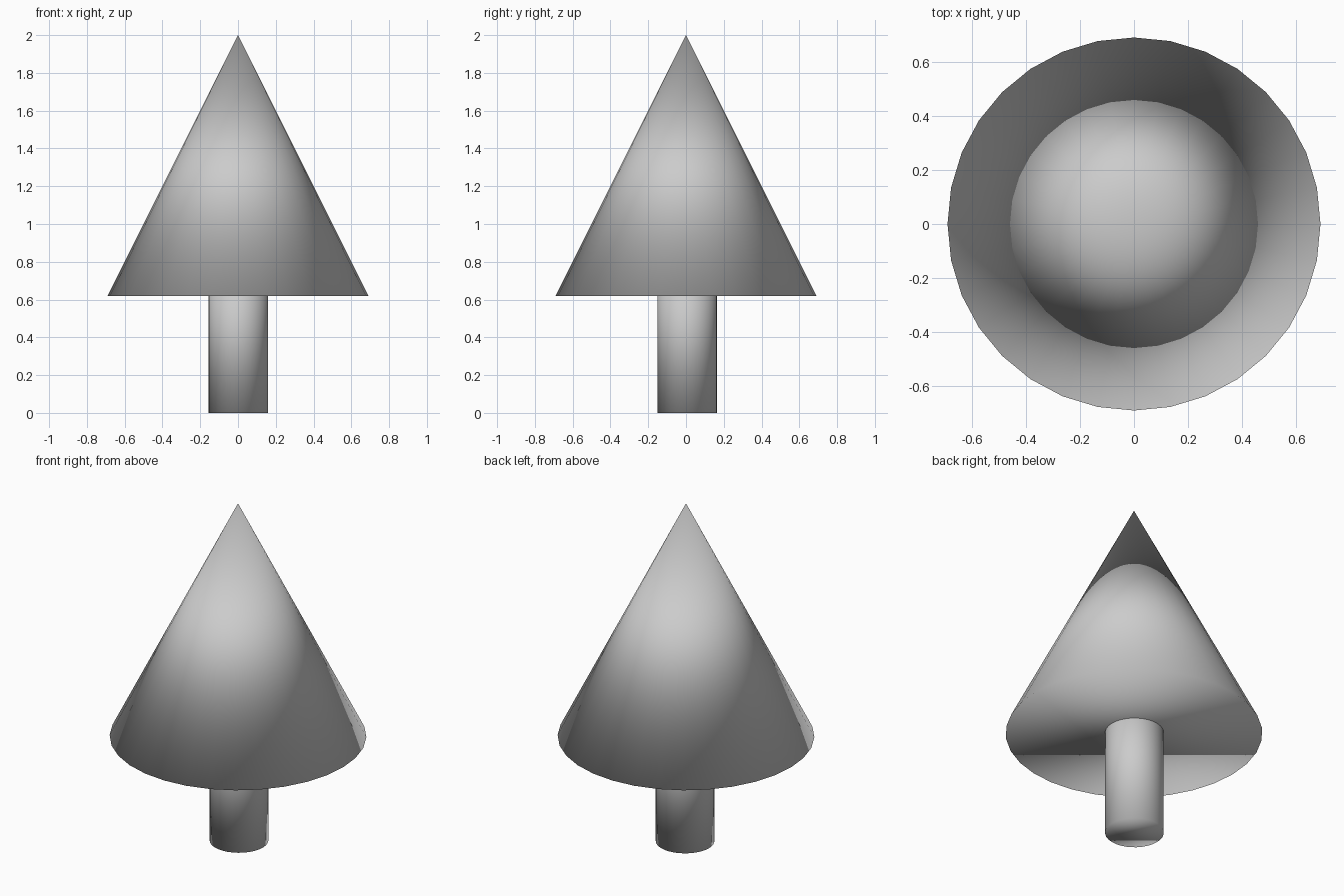
import bpy

if "Cube" in bpy.data.objects:
    bpy.data.objects.remove(bpy.data.objects["Cube"])

SIDES = 32


def smooth_cone(name, r_bottom, r_top, z0, z1, x=0.0, y=0.0):
    """Closed, fully smooth-shaded cone or cylinder standing between z0 and z1."""
    bpy.ops.mesh.primitive_cone_add(
        vertices=SIDES, radius1=r_bottom, radius2=r_top, depth=z1 - z0,
        end_fill_type='NGON', location=(x, y, (z0 + z1) / 2))
    obj = bpy.context.object
    obj.name = name
    bpy.ops.object.shade_smooth()
    return obj


# Foliage: a single cone down to z = 0.62
smooth_cone("foliage", 0.69, 0.0, 0.62, 2.0)

# Trunk: cylinder that runs up inside the foliage
smooth_cone("trunk", 0.158, 0.158, 0.0, 0.84, x=0.002, y=0.006)
